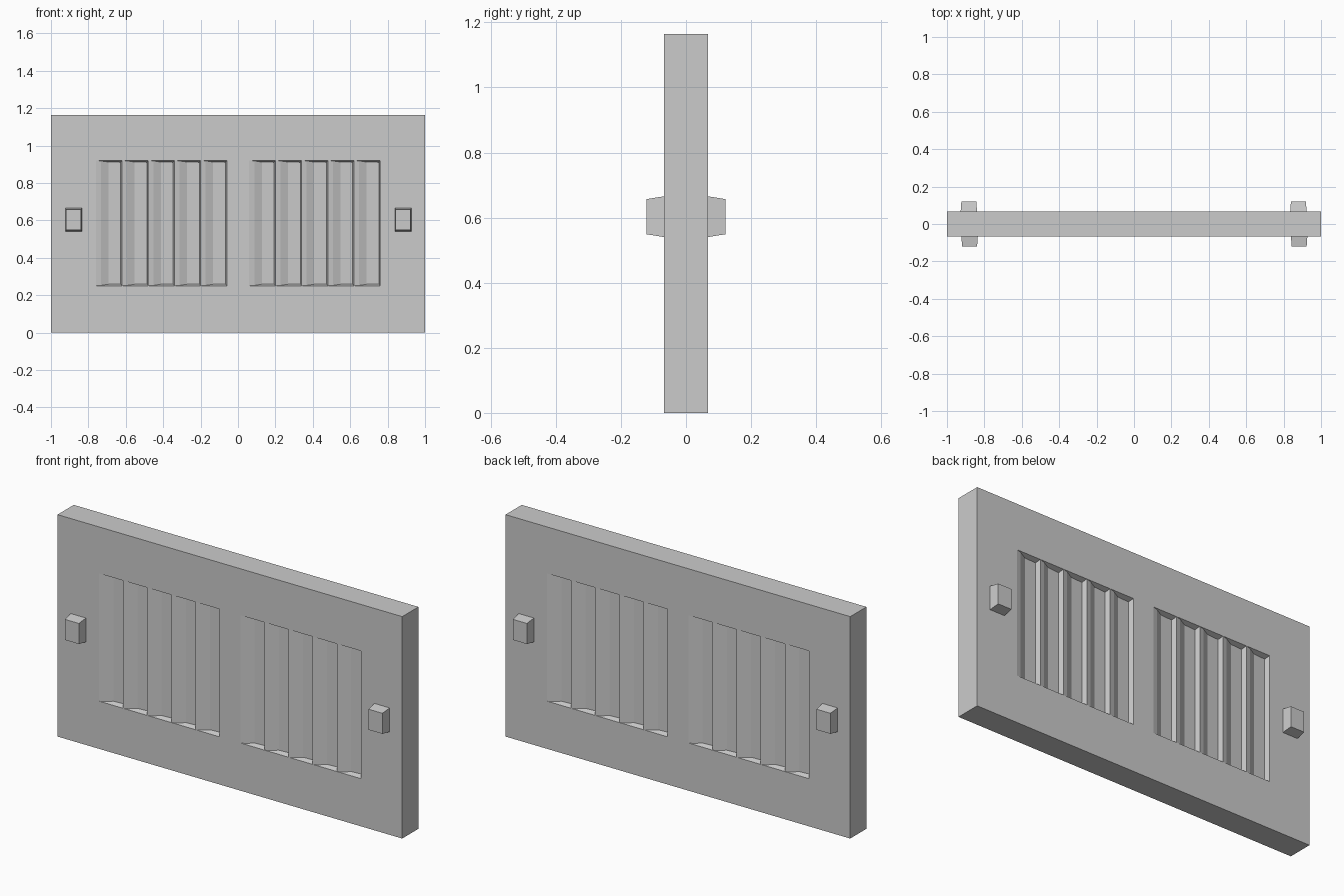
import bpy
import bmesh
from math import pi
from mathutils import Matrix

cube = bpy.data.objects.get("Cube")
if cube:
    bpy.data.objects.remove(cube, do_unlink=True)

WIDTH, HEIGHT, HALF = 2.0, 1.164, 0.067
Z0, Z1 = 0.25, 0.92            # louvre opening, bottom and top
PITCH, SLATS = 0.14, 5
DRAFT = 0.35                   # inward slope of the sill and lintel
# One slat across: offset along x, depth below the panel face
SLAT = [(0, 0), (0.027, 0.006), (0.067, 0.024), (0.133, 0.027), (PITCH, 0)]

grey = bpy.data.materials.new("light grey")
grey.use_nodes = True
colour = (0.6, 0.6, 0.6, 1)
grey.diffuse_color = colour
grey.node_tree.nodes["Principled BSDF"].inputs["Base Color"].default_value = colour


def finish(bm, name):
    bmesh.ops.remove_doubles(bm, verts=bm.verts, dist=0.0001)
    mesh = bpy.data.meshes.new(name)
    bm.to_mesh(mesh)
    bm.free()
    mesh.materials.append(grey)
    obj = bpy.data.objects.new(name, mesh)
    bpy.context.collection.objects.link(obj)
    return obj


def add_face(bm, points):
    return bm.faces.new([bm.verts.new(p) for p in points])


def add_slat(bm, x):
    low = [(x + dx, -HALF + d, Z0 + DRAFT * d) for dx, d in SLAT]
    high = [(x + dx, -HALF + d, Z1 - DRAFT * d) for dx, d in SLAT]
    for i in range(len(SLAT) - 1):
        add_face(bm, (low[i], low[i + 1], high[i + 1], high[i]))
    add_face(bm, low[::-1])    # sill
    add_face(bm, high)         # lintel


# Panel: one louvred face, turned half round for the other, joined by the rim
bm = bmesh.new()
columns = [-1, -0.76, -0.06, 0.06, 0.76, 1]
rows = [0, Z0, Z1, HEIGHT]
for i in range(len(columns) - 1):
    for j in range(len(rows) - 1):
        if j == 1 and i in (1, 3):
            for n in range(SLATS):
                add_slat(bm, columns[i] + n * PITCH)
            continue
        a, b, c, d = columns[i], columns[i + 1], rows[j], rows[j + 1]
        add_face(bm, [(a, -HALF, c), (b, -HALF, c), (b, -HALF, d), (a, -HALF, d)])
# Half of the rim: right end
add_face(bm, [(1, -HALF, 0), (1, HALF, 0), (1, HALF, HEIGHT), (1, -HALF, HEIGHT)])
copy = bmesh.ops.duplicate(bm, geom=bm.verts[:] + bm.edges[:] + bm.faces[:])
bmesh.ops.rotate(bm, cent=(0, 0, 0), matrix=Matrix.Rotation(pi, 3, 'Z'),
                 verts=[v for v in copy["geom"] if isinstance(v, bmesh.types.BMVert)])
# Top and bottom of the rim
add_face(bm, [(-1, -HALF, HEIGHT), (1, -HALF, HEIGHT), (1, HALF, HEIGHT), (-1, HALF, HEIGHT)])
add_face(bm, [(-1, HALF, 0), (1, HALF, 0), (1, -HALF, 0), (-1, -HALF, 0)])
finish(bm, "louvred_panel")


# Tapered catches near each end, on both faces
def add_catch(name, x, turn):
    bm = bmesh.new()
    bmesh.ops.create_cube(bm, size=1)
    for v in bm.verts:
        outer = v.co.y < 0
        v.co.x = x + v.co.x * (0.08 if outer else 0.088)
        v.co.z = 0.603 + v.co.z * (0.108 if outer else 0.126)
        v.co.y = -0.121 if outer else -HALF + 0.002
    bmesh.ops.rotate(bm, cent=(0, 0, 0), matrix=Matrix.Rotation(turn, 3, 'Z'), verts=bm.verts)
    finish(bm, name)


for side, turn in (("front", 0), ("back", pi)):
    add_catch(side + "_catch_a", -0.879, turn)
    add_catch(side + "_catch_b", 0.883, turn)
